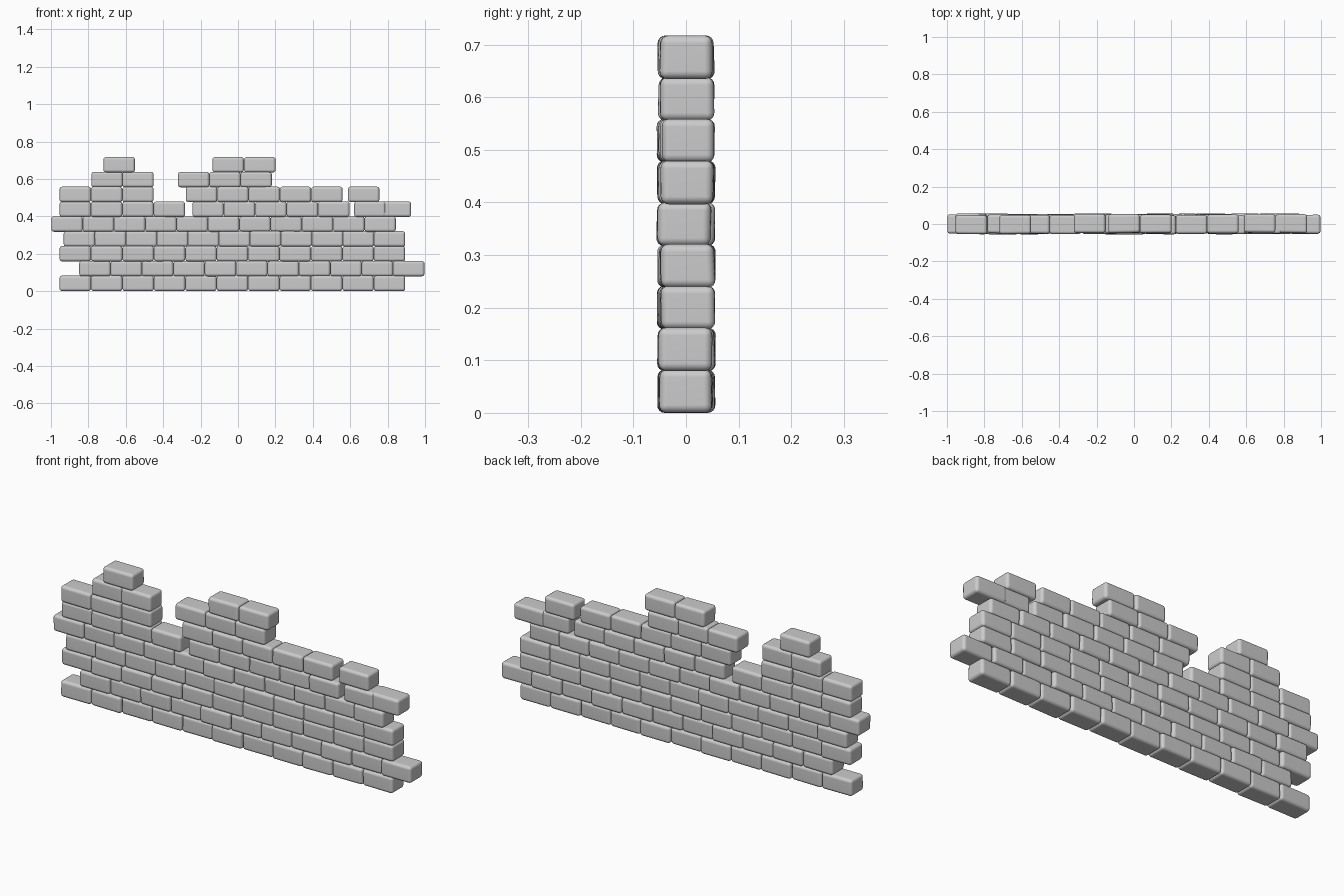
import bpy, bmesh, random
from mathutils import Vector

if "Cube" in bpy.data.objects:
    bpy.data.objects.remove(bpy.data.objects["Cube"])

random.seed(4)
L, D, H = 0.168, 0.101, 0.083      # brick length, depth, height
PITCH = 0.0793                     # course spacing


def run(first, last, n):
    """Evenly spaced brick centres."""
    return [first + (last - first) * i / (n - 1) for i in range(n)]


# brick centres for each course, bottom to top; upper courses are broken
courses = [
    run(-0.870, 0.810, 11),
    run(-0.765, 0.913, 11),
    run(-0.870, 0.810, 11),
    run(-0.848, 0.810, 11),
    run(-0.914, 0.760, 11),
    run(-0.870, -0.367, 4) + run(-0.160, 0.512, 5) + [0.705, 0.842],
    run(-0.870, -0.535, 3) + run(-0.195, 0.475, 5) + [0.672],
    run(-0.700, -0.535, 2) + run(-0.237, 0.097, 3),
    [-0.635] + run(-0.053, 0.117, 2),
]


def add_brick(bm, x, z):
    """One softly rounded, slightly irregular brick."""
    y = random.uniform(-0.005, 0.005)
    made = bmesh.ops.create_cube(bm, size=1.0)["verts"]
    for v in made:
        v.co = Vector((x + v.co.x * L, y + v.co.y * D, z + v.co.z * H))
        v.co.y += random.uniform(-0.002, 0.002)
    edges = list({e for v in made for e in v.link_edges})
    bmesh.ops.bevel(bm, geom=edges, offset=0.015, segments=4,
                    profile=0.5, affect='EDGES')


# one object per course
for row, centres in enumerate(courses):
    bm = bmesh.new()
    for x in centres:
        add_brick(bm, x, H / 2 + row * PITCH)
    for f in bm.faces:
        f.smooth = True
    name = f"brick_course_{row + 1}"
    mesh = bpy.data.meshes.new(name)
    bm.to_mesh(mesh)
    bm.free()
    obj = bpy.data.objects.new(name, mesh)
    bpy.context.collection.objects.link(obj)
    # keep the broad faces flat while the rounded edges shade softly
    obj.modifiers.new("weighted_normals", 'WEIGHTED_NORMAL')
